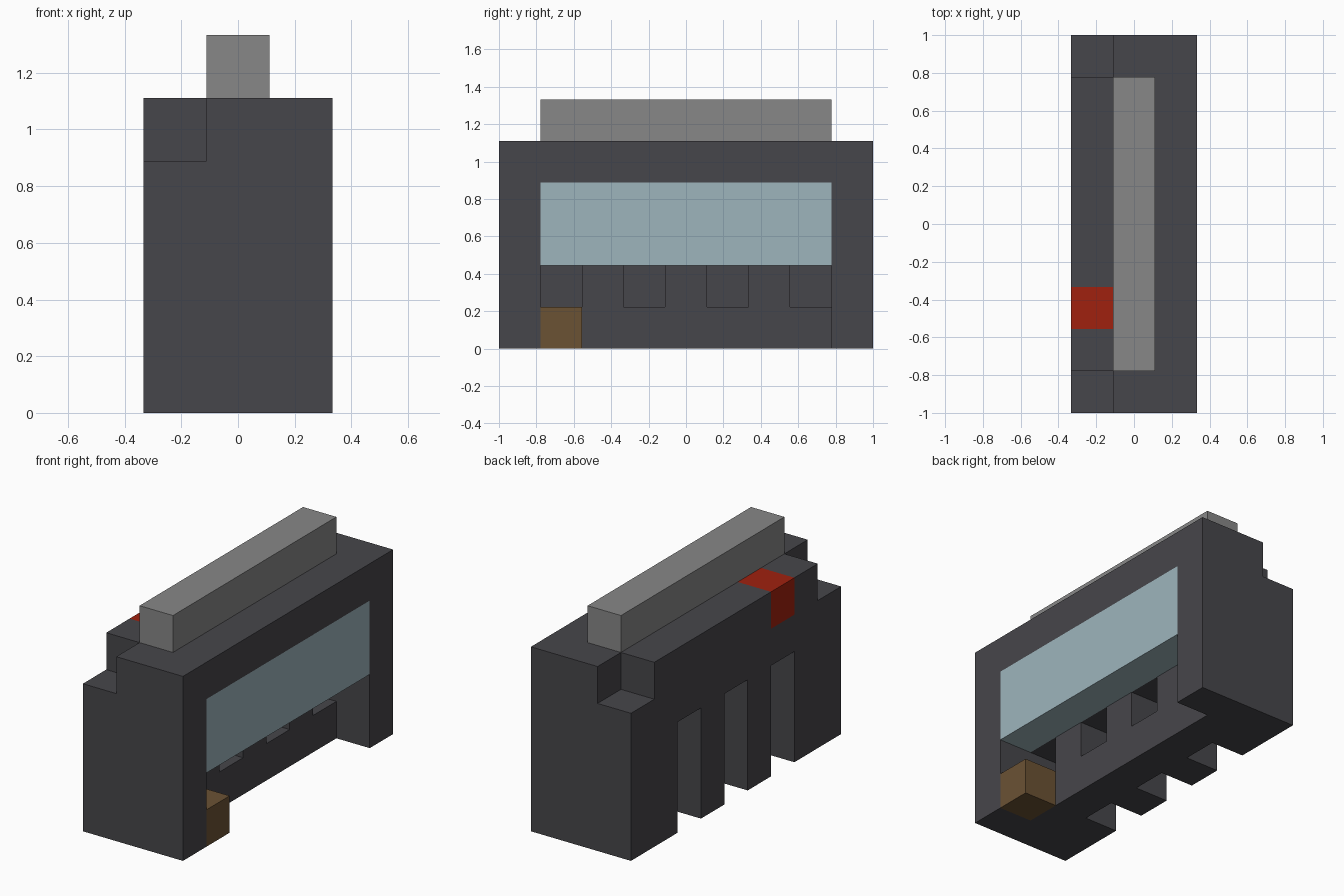
import bpy
import bmesh
from mathutils import Vector

if "Cube" in bpy.data.objects:
    bpy.data.objects.remove(bpy.data.objects["Cube"], do_unlink=True)

# The model sits on a block grid: 3 wide, 9 long, 6 high
UNIT = 2 / 9
ORIGIN = Vector((-1.5, -4.5, 0))


def material(name, color):
    mat = bpy.data.materials.new(name)
    mat.use_nodes = True
    rgba = (*color, 1)
    mat.diffuse_color = rgba
    mat.node_tree.nodes["Principled BSDF"].inputs["Base Color"].default_value = rgba
    return mat


def cells(x0, y0, z0, x1, y1, z1):
    """All grid cells inside a box, given by its two corners."""
    return {(x, y, z) for x in range(x0, x1) for y in range(y0, y1) for z in range(z0, z1)}


def block_part(name, solid, mat):
    """Skin a set of cells with its outer faces and merge the flat areas."""
    bm = bmesh.new()
    for cell in sorted(solid):
        for axis in range(3):
            for side in (0, 1):
                neighbour = list(cell)
                neighbour[axis] += 2 * side - 1
                if tuple(neighbour) in solid:
                    continue
                a, b = (axis + 1) % 3, (axis + 2) % 3
                corners = []
                for u, v in ((0, 0), (1, 0), (1, 1), (0, 1)):
                    p = Vector(cell)
                    p[axis] += side
                    p[a] += u
                    p[b] += v
                    corners.append(bm.verts.new((p + ORIGIN) * UNIT))
                bm.faces.new(corners if side else corners[::-1])
    bmesh.ops.remove_doubles(bm, verts=bm.verts, dist=0.001)
    bmesh.ops.dissolve_limit(bm, angle_limit=0.01, verts=bm.verts, edges=bm.edges)
    mesh = bpy.data.meshes.new(name)
    bm.to_mesh(mesh)
    bm.free()
    mesh.materials.append(mat)
    obj = bpy.data.objects.new(name, mesh)
    bpy.context.collection.objects.link(obj)
    return obj


charcoal = material("charcoal", (0.062, 0.061, 0.069))
grey = material("grey", (0.242, 0.242, 0.242))
glass = material("pale blue glass", (0.337, 0.462, 0.503))
brown = material("brown", (0.147, 0.084, 0.034))
red = material("red", (0.352, 0.015, 0.0045))

# Coloured blocks
window = cells(2, 1, 2, 3, 8, 4)
button = cells(0, 2, 4, 1, 3, 5)
tray = cells(2, 1, 0, 3, 2, 1)
top_bar = cells(1, 1, 5, 2, 8, 6)

# Body: solid block with the openings taken out
body = cells(0, 0, 0, 3, 9, 5) - window - button
body -= cells(2, 1, 0, 3, 8, 2)            # recess under the window
for y in (1, 3, 5, 7):                     # pockets in the recess wall
    body -= cells(1, y, 1, 2, y + 1, 2)
for y in (2, 4, 6):                        # tall slots on the other side
    body -= cells(0, y, 0, 1, y + 1, 3)
for y in (0, 8):                           # notched upper corners
    body -= cells(0, y, 4, 1, y + 1, 5)

block_part("body", body, charcoal)
block_part("window", window, glass)
block_part("button", button, red)
block_part("tray_block", tray, brown)
block_part("top_bar", top_bar, grey)
